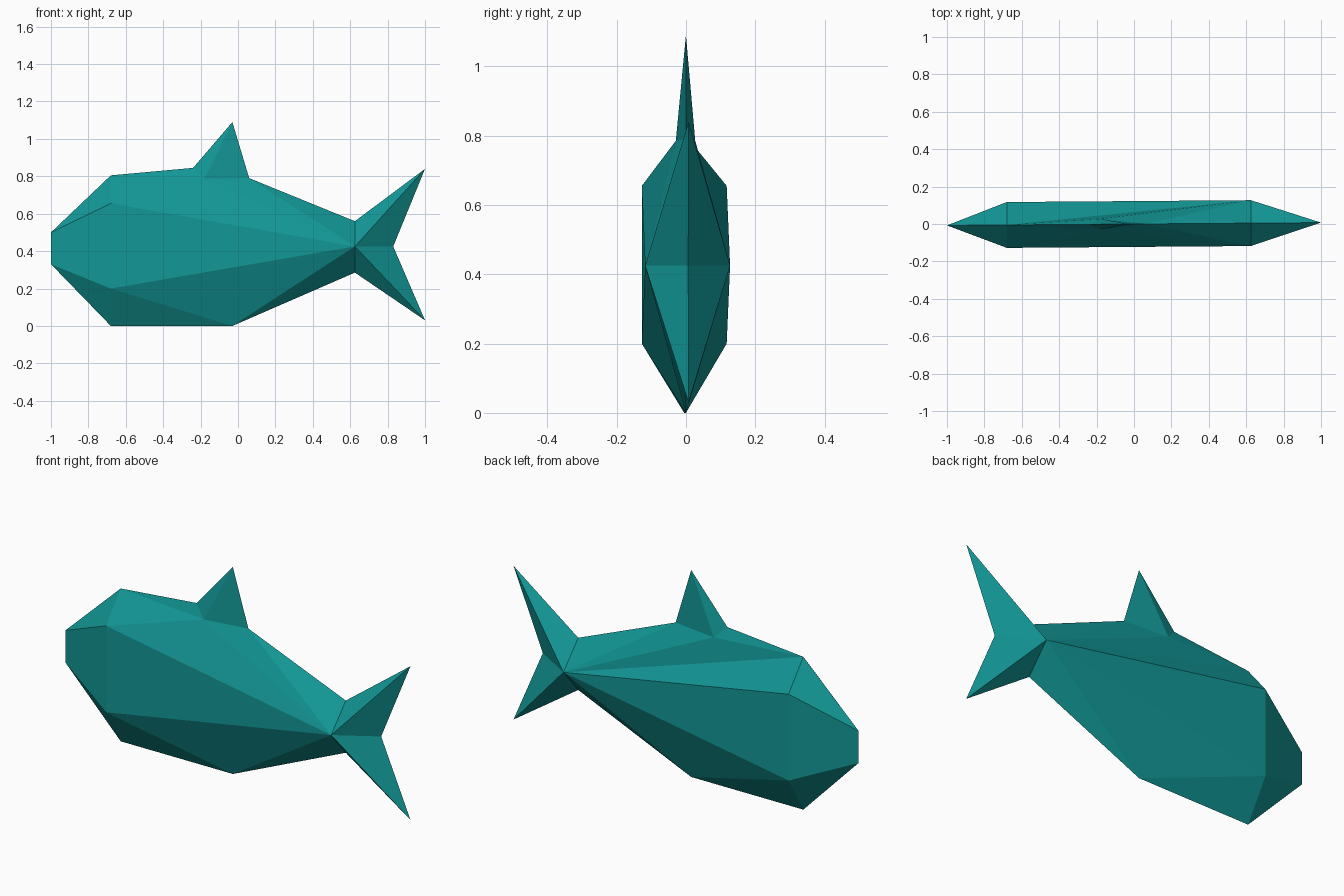
import bpy
import bmesh

cube = bpy.data.objects.get("Cube")
if cube:
    bpy.data.objects.remove(cube, do_unlink=True)

# One teal skin for the whole fish
teal = bpy.data.materials.new("teal")
teal.use_nodes = True
colour = (0.006, 0.31, 0.305, 1.0)
teal.diffuse_color = colour
teal.node_tree.nodes["Principled BSDF"].inputs["Base Color"].default_value = colour

# Profile points on the midline (x, z)
MIDLINE = {
    "nose_top": (-1.0, 0.50), "nose_low": (-1.0, 0.33),
    "brow": (-0.68, 0.805), "fin_front": (-0.24, 0.845),
    "fin_tip": (-0.03, 1.09), "fin_back": (0.06, 0.79),
    "root_top": (0.625, 0.56), "root_low": (0.625, 0.285),
    "chin": (-0.68, 0.0), "belly": (-0.03, 0.0),
    "tail_top": (1.0, 0.84), "tail_low": (1.0, 0.03),
    "notch": (0.83, 0.425),
}
# Points standing out to either side (x, half width, z)
FLANK = {
    "cheek": (-0.68, 0.1225, 0.655), "jaw": (-0.68, 0.1225, 0.20),
    "hub": (0.625, 0.1225, 0.425), "fin_side": (-0.18, 0.028, 0.785),
}
SKEW = 0.0075  # the fish is turned very slightly

# Faces shared by both flanks
BODY = [
    "nose_top cheek jaw nose_low", "nose_top brow cheek", "nose_low jaw chin",
    "cheek hub jaw", "jaw hub belly", "jaw belly chin", "hub root_low belly",
    "fin_back root_top hub", "fin_side fin_back hub", "brow fin_front fin_side",
]
# The shoulder creases differ between the two flanks
SHOULDER = {
    -1: ["brow fin_side cheek", "cheek fin_side hub"],
    1: ["brow fin_side hub", "brow hub cheek"],
}
DORSAL = ["fin_front fin_tip fin_side", "fin_tip fin_back fin_side"]
TAIL = ["hub root_top tail_top", "hub tail_top notch",
        "hub notch tail_low", "hub tail_low root_low"]


def build(name, faces, extra=None):
    """Make a faceted shell from named faces, mirrored to both sides."""
    bm = bmesh.new()
    verts = {}

    def vert(key, side):
        tag = (key, side if key in FLANK else 0)
        if tag not in verts:
            if key in FLANK:
                x, y, z = FLANK[key]
            else:
                (x, z), y = MIDLINE[key], 0.0
            verts[tag] = bm.verts.new((x, side * y + SKEW * x, z))
        return verts[tag]

    for side in (-1, 1):
        for text in faces + (extra[side] if extra else []):
            face = bm.faces.new([vert(k, side) for k in text.split()])
            face.normal_update()
            if face.normal.y * side < 0:
                face.normal_flip()
    mesh = bpy.data.meshes.new(name)
    bm.to_mesh(mesh)
    bm.free()
    mesh.materials.append(teal)
    obj = bpy.data.objects.new(name, mesh)
    bpy.context.collection.objects.link(obj)
    return obj


build("body", BODY, SHOULDER)
build("dorsal_fin", DORSAL)
build("tail_fin", TAIL)
